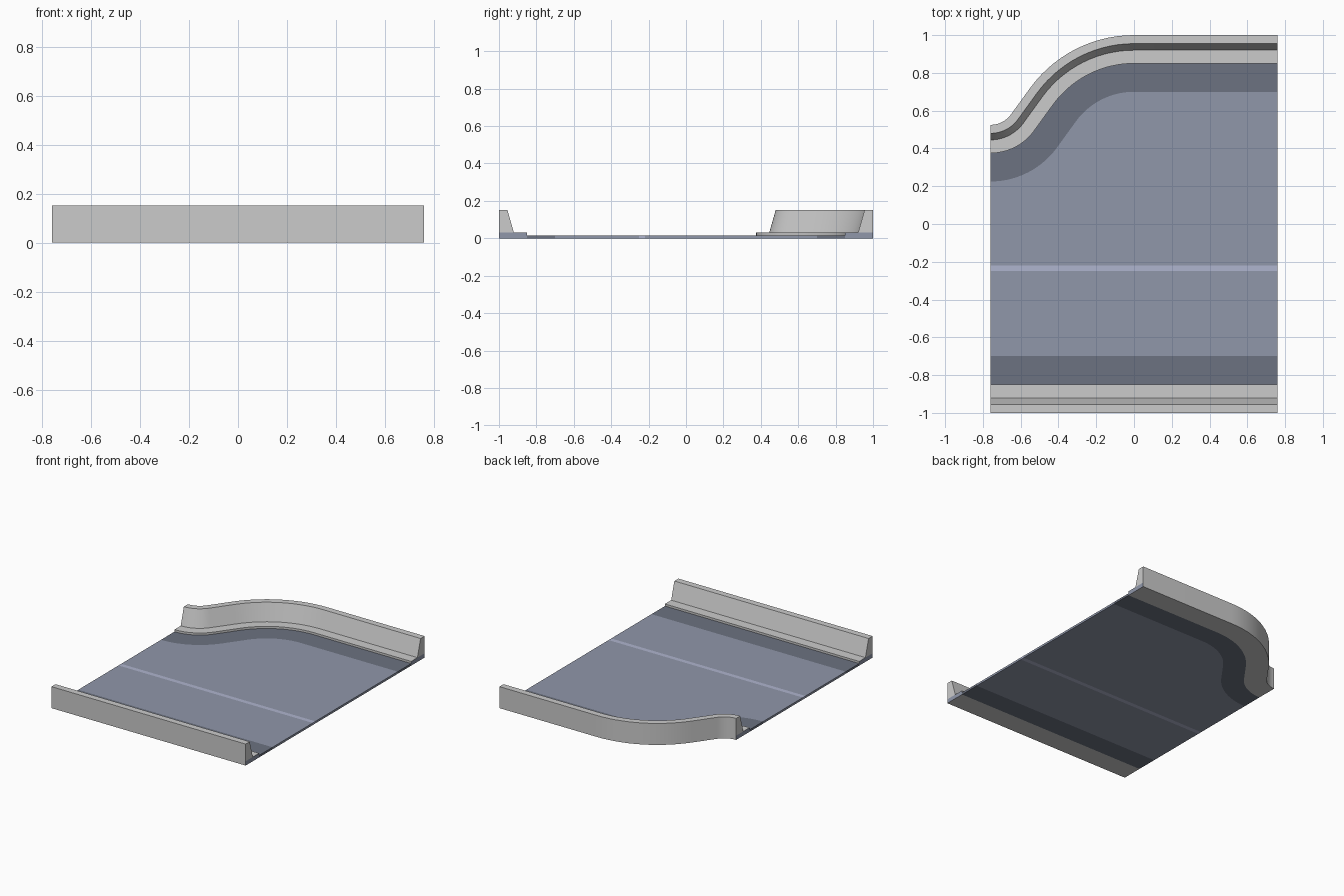
import bpy, bmesh, math
from mathutils import Vector

if "Cube" in bpy.data.objects:
    bpy.data.objects.remove(bpy.data.objects["Cube"])

HX = 0.76


def material(name, rgb):
    m = bpy.data.materials.new(name)
    m.diffuse_color = (*rgb, 1)
    m.use_nodes = True
    m.node_tree.nodes["Principled BSDF"].inputs["Base Color"].default_value = m.diffuse_color
    return m


GREY = material("concrete_grey", (0.8, 0.8, 0.8))
ROAD = material("road_blue", (0.28, 0.31, 0.40))
DARK = material("shoulder_dark", (0.15, 0.17, 0.22))
LINE = material("line_pale", (0.43, 0.46, 0.62))


def curved_edge():
    """Outer edge (point, outward normal): straight, then an S-bend inward."""
    theta, r1, r2, steps = math.radians(54), 0.68, 0.135, 14
    path = [(Vector((HX, 1)), Vector((0, 1)))]
    for i in range(steps + 1):
        t = theta * i / steps
        n = Vector((-math.sin(t), math.cos(t)))
        path.append((Vector((0, 1 - r1)) + n * r1, n))
    for i in range(steps + 1):
        t = theta * (1 - i / steps)
        n = Vector((-math.sin(t), math.cos(t)))
        path.append((Vector((-HX, 0.525 + r2)) - n * r2, n))
    return path


def straight_edge():
    n = Vector((0, -1))
    return [(Vector((x, -1)), n) for x in (-HX, HX)]


def finish(name, bm, mats):
    bmesh.ops.recalc_face_normals(bm, faces=bm.faces)
    me = bpy.data.meshes.new(name)
    bm.to_mesh(me)
    bm.free()
    for m in mats:
        me.materials.append(m)
    ob = bpy.data.objects.new(name, me)
    bpy.context.collection.objects.link(ob)
    bpy.context.view_layer.objects.active = ob
    ob.select_set(True)
    bpy.ops.object.shade_smooth_by_angle(angle=math.radians(25))
    ob.select_set(False)


def sweep(name, path, profile, side, cap=None):
    """Sweep a closed (inset, height) profile along an edge, capping the ends."""
    bm = bmesh.new()
    rings = []
    for p, n in path:
        ring = []
        for d, z in profile:
            q = p - n * d
            ring.append(bm.verts.new((q.x, q.y, z)))
        rings.append(ring)
    k = len(profile)
    for a, b in zip(rings, rings[1:]):
        for i in range(k):
            j = (i + 1) % k
            bm.faces.new((a[i], a[j], b[j], b[i]))
    for ring in (rings[0], rings[-1]):
        bm.faces.new(ring).material_index = 1 if cap else 0
    finish(name, bm, [side] + ([cap] if cap else []))


def slab(name, outline, mat, height=0.015):
    bm = bmesh.new()
    f = bm.faces.new([bm.verts.new((x, y, 0)) for x, y in outline])
    ext = bmesh.ops.extrude_face_region(bm, geom=[f], use_keep_orig=True)
    for v in ext["geom"]:
        if isinstance(v, bmesh.types.BMVert):
            v.co.z = height
    finish(name, bm, [mat])


# Kerbs, barrier walls and dark shoulders on both sides
kerb = [(0, 0), (0, 0.03), (0.15, 0.03), (0.15, 0)]
wall = [(0, 0.03), (0, 0.152), (0.045, 0.152), (0.08, 0.03)]
shoulder = [(0.15, 0), (0.15, 0.015), (0.30, 0.015), (0.30, 0)]
for label, path in (("curved", curved_edge()), ("straight", straight_edge())):
    sweep(label + "_kerb", path, kerb, GREY, ROAD)
    sweep(label + "_wall", path, wall, GREY)
    sweep(label + "_shoulder", path, shoulder, DARK)

# Road surface on each side of the pale lane line
for name, y0, y1, mat in (("near_lane", -0.70, -0.25, ROAD),
                          ("lane_line", -0.25, -0.22, LINE)):
    slab(name, [(-HX, y0), (HX, y0), (HX, y1), (-HX, y1)], mat)
inner = [tuple(p - n * 0.30) for p, n in curved_edge()]
slab("far_lane", [(-HX, -0.22), (HX, -0.22)] + inner, ROAD)
